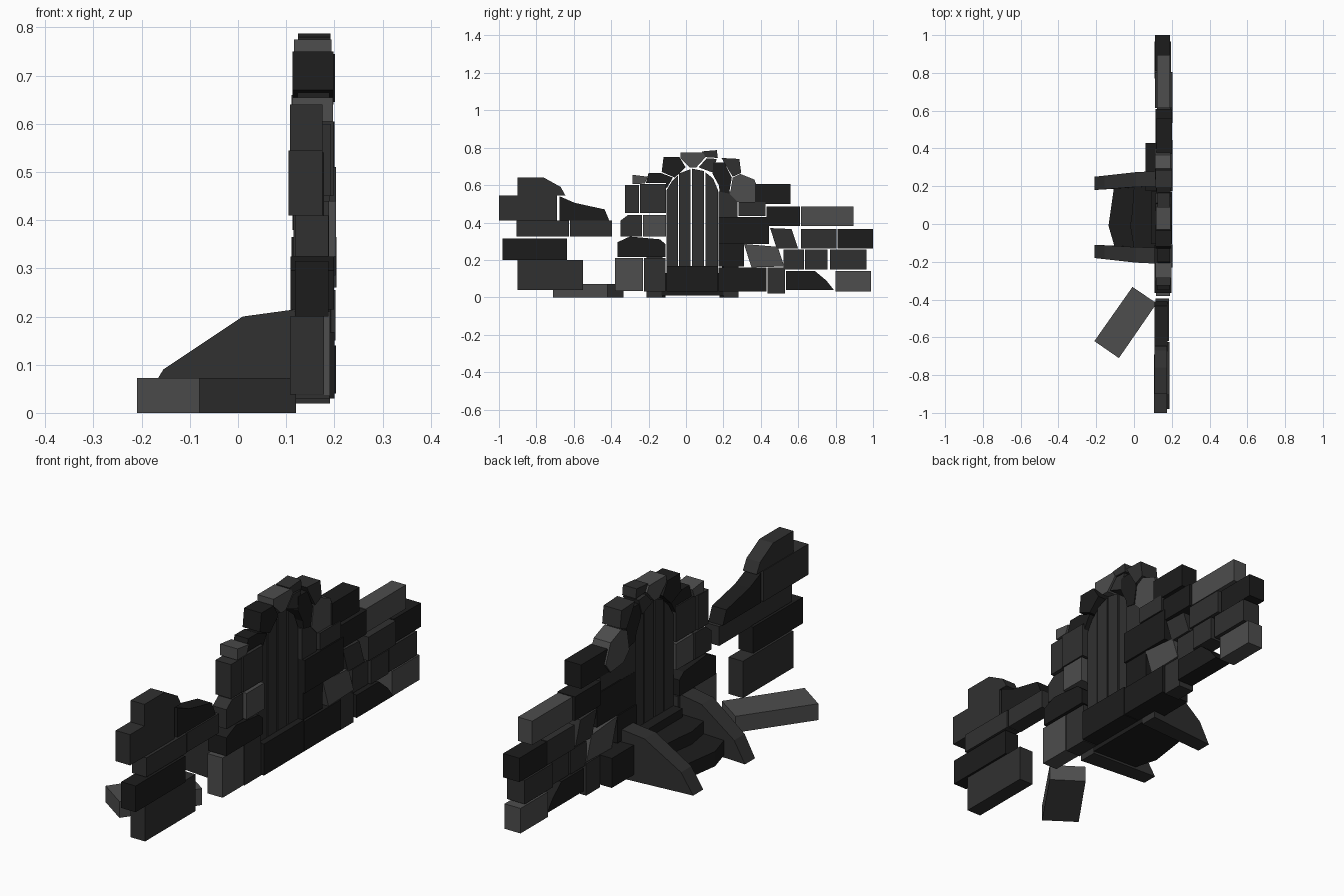
import bpy, random
random.seed(4)

# three dark stone tones
TONES = {}
for key, v in (("d", .012), ("m", .03), ("l", .075)):
    mat = bpy.data.materials.new("stone_" + key)
    mat.diffuse_color = (v, v, v, 1)
    TONES[key] = mat


def prism(name, pts, to3d, lo, hi, tone="m"):
    """Extrude a 2D outline between lo and hi."""
    n = len(pts)
    verts = [to3d(p, lo) for p in pts] + [to3d(p, hi) for p in pts]
    faces = [tuple(range(n)), tuple(range(2 * n - 1, n - 1, -1))]
    faces += [(i, i + n, (i + 1) % n + n, (i + 1) % n) for i in range(n)]
    me = bpy.data.meshes.new(name)
    me.from_pydata(verts, [], faces)
    import_bm = bmesh.new()
    import_bm.from_mesh(me)
    bmesh.ops.recalc_face_normals(import_bm, faces=import_bm.faces)
    import_bm.to_mesh(me)
    import_bm.free()
    me.materials.append(TONES[tone])
    ob = bpy.data.objects.new(name, me)
    bpy.context.collection.objects.link(ob)
    return ob


import bmesh
along_x = lambda p, d: (d, p[0], p[1])   # outline in y-z
along_z = lambda p, d: (p[0], p[1], d)   # outline in x-y


def stone(name, pts, tone="m", x0=None, x1=None):
    x0 = random.uniform(.108, .125) if x0 is None else x0
    x1 = random.uniform(.188, .206) if x1 is None else x1
    return prism(name, pts, along_x, x0, x1, tone)


def block(name, y0, y1, z0, z1, tone="m", x0=None, x1=None):
    return stone(name, [(y0, z0), (y1, z0), (y1, z1), (y0, z1)], tone, x0, x1)


# coursed wall blocks right of the door: z0, z1, then (y0, y1, tone)
rows = [
    (.03, .14, [(.80, .99, "l")]),
    (.02, .16, [(.435, .53, "m")]),
    (.15, .255, [(.77, .965, "m"), (.635, .757, "m"), (.52, .63, "m")]),
    (.165, .285, [(.175, .31, "d")]),
    (.26, .365, [(.81, 1.0, "d"), (.615, .805, "m")]),
    (.285, .43, [(.175, .445, "d")]),
    (.38, .485, [(.615, .895, "l"), (.43, .61, "d")]),
    (.435, .51, [(.28, .425, "m")]),
    (.43, .565, [(.175, .275, "m")]),
    (.50, .605, [(.37, .56, "d")]),
]
for z0, z1, cells in rows:
    for y0, y1, t in cells:
        block("wall_block", y0, y1, z0, z1, t)
block("wall_foot_block", .175, .43, .03, .16, "d", .06, .2)

# blocks left of the door
for y0, y1, z0, z1, t in [(-.38, -.23, .035, .21, "l"), (-.225, -.11, .03, .21, "m"),
                          (-.23, -.108, .325, .44, "l"), (-.325, -.25, .45, .60, "m"),
                          (-.245, -.108, .45, .605, "m")]:
    block("jamb_block", y0, y1, z0, z1, t)

# irregular wall stones
for t, pts in [
    ("d", [(.535, .04), (.79, .04), (.75, .09), (.69, .14), (.535, .14)]),
    ("l", [(.35, .16), (.525, .165), (.49, .27), (.31, .285)]),
    ("m", [(.485, .26), (.60, .26), (.565, .365), (.45, .37)]),
    ("l", [(.25, .64), (.29, .66), (.365, .63), (.40, .545), (.365, .5), (.275, .51), (.235, .55)]),
    ("m", [(-.35, .41), (-.31, .44), (-.235, .44), (-.235, .325), (-.35, .325)]),
    ("d", [(-.365, .295), (-.3, .325), (-.14, .31), (-.11, .285), (-.11, .215), (-.365, .215)]),
    ("l", [(-.285, .655), (-.205, .645), (-.22, .608), (-.285, .605)]),
]:
    stone("rough_stone", pts, t)

# arch stones
for t, pts in [
    ("l", [(-.03, .775), (.09, .775), (.105, .75), (.055, .695), (.02, .695), (-.03, .745)]),
    ("m", [(.085, .78), (.165, .787), (.17, .745), (.095, .75)]),
    ("m", [(.11, .743), (.165, .74), (.14, .668), (.068, .695)]),
    ("d", [(.145, .72), (.205, .72), (.245, .64), (.23, .555), (.18, .565), (.175, .60), (.142, .66)]),
    ("m", [(.19, .745), (.285, .74), (.295, .665), (.25, .645), (.207, .715)]),
    ("d", [(-.12, .75), (-.035, .75), (-.002, .695), (-.06, .64), (-.13, .67)]),
    ("d", [(-.2, .665), (-.135, .665), (-.07, .64), (-.105, .58), (-.108, .61), (-.215, .61)]),
]:
    stone("arch_stone", pts, t)

# door planks with curved tops, and the sill
for y0, y1, tops in [(-.105, -.044, [(-.044, .65), (-.075, .62), (-.105, .57)]),
                     (-.038, .024, [(.024, .685), (-.038, .662)]),
                     (.032, .096, [(.096, .675), (.032, .688)]),
                     (.104, .172, [(.172, .57), (.145, .635), (.104, .668)])]:
    stone("door_plank", [(y0, .165), (y1, .165)] + tops, "m", .135, .172)
block("door_sill", -.105, .172, .03, .168, "d", .09, .2)

# entrance steps with slightly bowed fronts
for z1, xs in [(.075, (-.10, -.135, -.105)), (.13, (0, -.02, 0))]:
    outline = [(xs[0], -.13), (xs[1], -.01), (xs[1] + .01, .06), (xs[2], .2), (.12, .2), (.12, -.13)]
    prism("step", outline, along_z, .01, z1, "d")

# sloped side walls of the steps, flaring towards the wall
for near, far in [((.18, .25), (.20, .28)), ((-.18, -.11), (-.21, -.125))]:
    prof = [(-.21, 0), (.12, 0), (.12, .215), (.01, .2), (-.155, .09)]
    ob = prism("step_wing", prof, lambda p, d: (p[0], d, p[1]), 0, 1, "m")
    for v in ob.data.vertices:
        f = min(1, (v.co.x + .21) / .27)
        lo = near[0] + f * (far[0] - near[0])
        hi = near[1] + f * (far[1] - near[1])
        v.co.y = lo if v.co.y < .5 else hi

# broken wall piece standing apart
for y0, y1, z0, z1, t, x0 in [(-1, -.69, .41, .545, "m", .105), (-.905, -.625, .325, .41, "m", .118),
                              (-.62, -.395, .325, .41, "m", .115), (-.98, -.635, .2, .315, "d", .118),
                              (-.9, -.55, .038, .2, "m", .108)]:
    block("broken_wall_block", y0, y1, z0, z1, t, x0, x0 + .07)
stone("broken_wall_top", [(-.9, .545), (-.645, .545), (-.67, .59), (-.76, .64), (-.9, .64)], "m", .108, .175)
stone("broken_wall_slope", [(-.675, .41), (-.41, .41), (-.435, .47), (-.595, .505), (-.675, .54)], "d", .108, .178)

# fallen block
prism("fallen_block", [(-.21, -.62), (-.08, -.71), (.12, -.42), (-.008, -.333)], along_z, 0, .072, "l")
